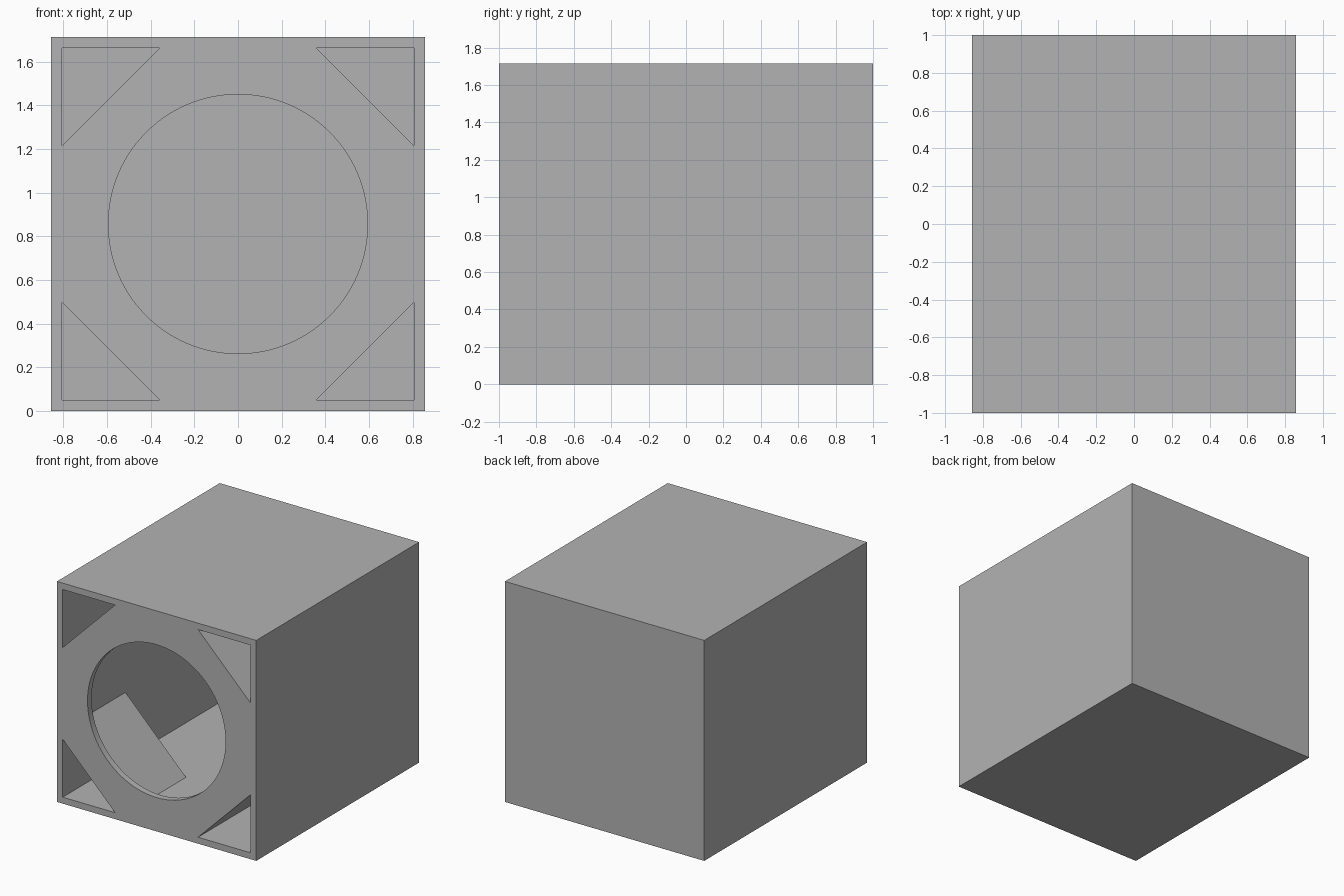
import bpy, bmesh, math

W, D, T = 1.714, 2.0, 0.05          # width/height, depth, board thickness
IN = W / 2 - T                      # inner half width
LEG = 0.45                          # leg of the triangular port opening
SLANT = T * math.sqrt(2)            # board thickness measured along a wall
RADIUS = 0.594
PORT_DEPTH = 0.77
FRONT = -D / 2

old = bpy.data.objects.get("Cube")
if old:
    bpy.data.objects.remove(old, do_unlink=True)

grey = bpy.data.materials.new("plain grey")
grey.use_nodes = True
grey.diffuse_color = (0.45, 0.45, 0.45, 1)
grey.node_tree.nodes["Principled BSDF"].inputs["Base Color"].default_value = grey.diffuse_color


def prism(name, profile, y0, y1):
    """Extrude an outline, given around the front's centre, from y0 to y1."""
    bm = bmesh.new()
    face = bm.faces.new([bm.verts.new((x, y0, z + W / 2)) for x, z in profile])
    out = bmesh.ops.extrude_face_region(bm, geom=[face])
    verts = [v for v in out["geom"] if isinstance(v, bmesh.types.BMVert)]
    bmesh.ops.translate(bm, verts=verts, vec=(0, y1 - y0, 0))
    bmesh.ops.recalc_face_normals(bm, faces=bm.faces)
    mesh = bpy.data.meshes.new(name)
    bm.to_mesh(mesh)
    bm.free()
    mesh.materials.append(grey)
    obj = bpy.data.objects.new(name, mesh)
    bpy.context.collection.objects.link(obj)
    return obj


def square(h):
    return [(-h, -h), (h, -h), (h, h), (-h, h)]


def cut(target, cutter):
    """Subtract the cutter, then remove it."""
    mod = target.modifiers.new("cut", "BOOLEAN")
    mod.operation = "DIFFERENCE"
    mod.solver = "EXACT"
    mod.object = cutter
    bpy.context.view_layer.objects.active = target
    bpy.ops.object.modifier_apply(modifier=mod.name)
    bpy.data.objects.remove(cutter, do_unlink=True)


# Hollow cabinet
cabinet = prism("cabinet", square(W / 2), FRONT, D / 2)
cut(cabinet, prism("cavity_cutter", square(IN), FRONT + T, D / 2 - T))

# Round opening in the front board
circle = [(RADIUS * math.cos(a), RADIUS * math.sin(a))
          for a in (math.tau * i / 96 for i in range(96))]
cut(cabinet, prism("round_cutter", circle, FRONT - T, FRONT + 2 * T))

# Triangular corner ports, each with a slanted board running back inside
for side, sx in (("left", 1), ("right", -1)):
    for level, sz in (("upper", 1), ("lower", -1)):
        def corner(dx, dz):
            return sx * (IN - dx), sz * (IN - dz)
        triangle = [corner(0, 0), corner(LEG, 0), corner(0, LEG)]
        cut(cabinet, prism("port_cutter", triangle, FRONT - T, FRONT + 2 * T))
        far = LEG + SLANT
        board = [corner(LEG, 0), corner(far, 0), corner(0, far), corner(0, LEG)]
        prism(f"{level}_{side}_port_board", board, FRONT + T, FRONT + PORT_DEPTH)

# Smooth rim, sharp box edges
bpy.ops.object.select_all(action="DESELECT")
cabinet.select_set(True)
bpy.context.view_layer.objects.active = cabinet
bpy.ops.object.shade_smooth_by_angle(angle=math.radians(30))
